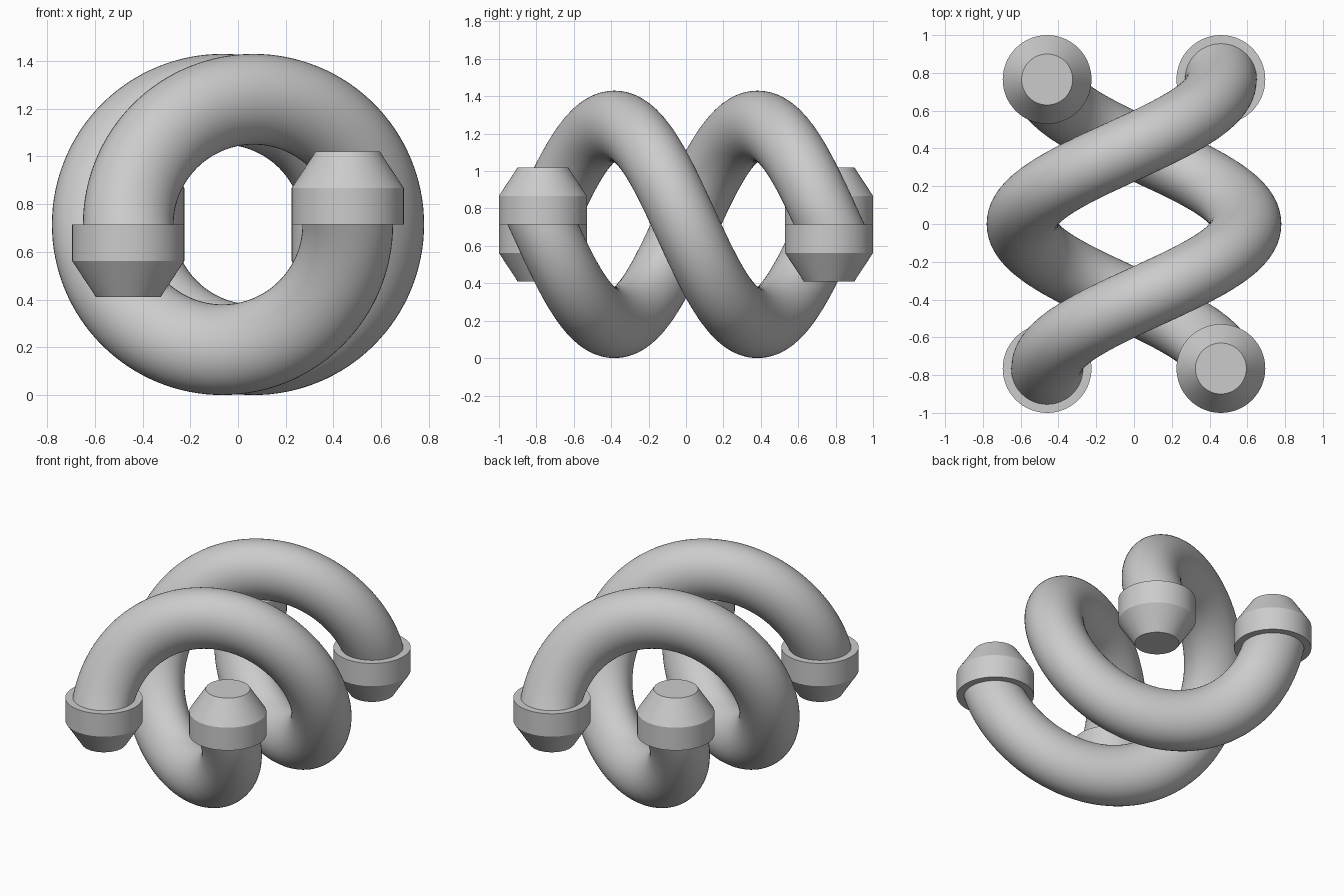
import bpy, bmesh, math

if "Cube" in bpy.data.objects:
    bpy.data.objects.remove(bpy.data.objects["Cube"])

COIL_R, TUBE_R = 0.525, 0.19      # coil radius, tube radius
OFFSET, HALF_LEN = 0.065, 0.765   # sideways shift of each coil, half length along y
MID_Z = COIL_R + TUBE_R

grey = bpy.data.materials.new("light grey")
grey.diffuse_color = (0.6, 0.6, 0.6, 1)
grey.use_nodes = True
grey.node_tree.nodes["Principled BSDF"].inputs["Base Color"].default_value = grey.diffuse_color


def finish(name, bm, angle):
    bmesh.ops.recalc_face_normals(bm, faces=bm.faces)
    mesh = bpy.data.meshes.new(name)
    bm.to_mesh(mesh)
    bm.free()
    mesh.materials.append(grey)
    obj = bpy.data.objects.new(name, mesh)
    bpy.context.collection.objects.link(obj)
    bpy.ops.object.select_all(action='DESELECT')
    obj.select_set(True)
    bpy.context.view_layer.objects.active = obj
    bpy.ops.object.shade_smooth_by_angle(angle=math.radians(angle))


def strand(name, side, steps=128, sides=48):
    """One full helical turn; the round section lies in the radial plane."""
    bm = bmesh.new()
    rings = []
    for i in range(steps + 1):
        t = i / steps
        a = math.pi - math.tau * t
        ring = []
        for j in range(sides):
            b = math.tau * j / sides
            rad = COIL_R + TUBE_R * math.cos(b)
            x = OFFSET + rad * math.cos(a)
            y = HALF_LEN * (2 * t - 1) + TUBE_R * math.sin(b)
            ring.append(bm.verts.new((side * x, side * y, MID_Z + rad * math.sin(a))))
        rings.append(ring)
    for r0, r1 in zip(rings, rings[1:]):
        for j in range(sides):
            k = (j + 1) % sides
            bm.faces.new((r0[j], r0[k], r1[k], r1[j]))
    bm.faces.new(rings[0])
    bm.faces.new(rings[-1])
    finish(name, bm, 60)


def end_cap(name, x, y, direction, sides=64):
    """Short collar with a tapered tip, pointing up (1) or down (-1)."""
    bm = bmesh.new()
    rings = []
    for radius, h in ((0.235, 0), (0.235, 0.153), (0.135, 0.305)):
        rings.append([bm.verts.new((x + radius * math.cos(math.tau * j / sides),
                                    y + radius * math.sin(math.tau * j / sides),
                                    MID_Z + direction * h)) for j in range(sides)])
    for r0, r1 in zip(rings, rings[1:]):
        for j in range(sides):
            k = (j + 1) % sides
            bm.faces.new((r0[j], r0[k], r1[k], r1[j]))
    bm.faces.new(rings[0])
    bm.faces.new(rings[-1])
    finish(name, bm, 25)


# Two interlocked coils, each closed by a lower and an upper cap
for label, side in (("first", 1), ("second", -1)):
    strand(label + "_coil", side)
    end_x = side * (OFFSET - COIL_R)
    end_cap(label + "_lower_cap", end_x, -side * HALF_LEN, -1)
    end_cap(label + "_upper_cap", end_x, side * HALF_LEN, 1)
